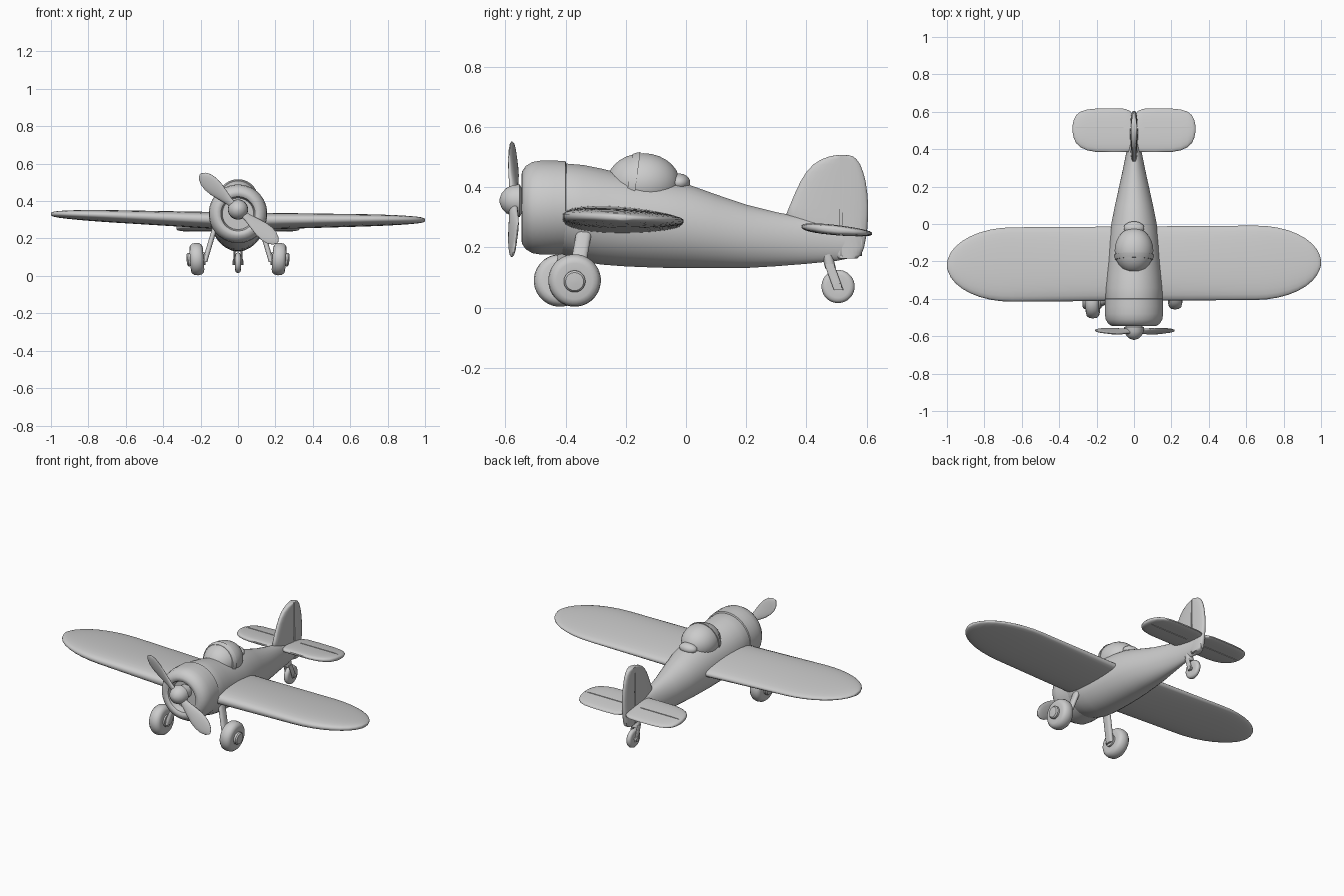
import bpy, bmesh
from math import sin, cos, pi, sqrt, radians, copysign
from mathutils import Vector as V, Matrix

if "Cube" in bpy.data.objects:
    bpy.data.objects.remove(bpy.data.objects["Cube"])


def ring(c, u, v, n=32, p=1.0, taper=0.0):
    """Closed cross-section: c + u*cos + v*sin, with optional squareness and taper."""
    c, u, v = V(c), V(u), V(v)
    out = []
    for i in range(n):
        a = 2 * pi * (i + 0.5) / n
        s = copysign(abs(sin(a)) ** p, sin(a))
        out.append(c + u * cos(a) + v * s * (1 - taper * cos(a)))
    return out


def loft(name, rings, matrix=None, angle=40):
    bm = bmesh.new()
    rows = [[bm.verts.new(p) for p in r] for r in rings]
    n = len(rows[0])
    for a, b in zip(rows, rows[1:]):
        for i in range(n):
            j = (i + 1) % n
            bm.faces.new((a[i], a[j], b[j], b[i]))
    bm.faces.new(rows[0])
    bm.faces.new(rows[-1])
    if matrix:
        bm.transform(matrix)
    bmesh.ops.recalc_face_normals(bm, faces=bm.faces[:])
    for f in bm.faces:
        f.smooth = True
    me = bpy.data.meshes.new(name)
    bm.to_mesh(me)
    bm.free()
    me.set_sharp_from_angle(angle=radians(angle))
    ob = bpy.data.objects.new(name, me)
    bpy.context.scene.collection.objects.link(ob)
    return ob


def lathe_y(name, prof, z, **k):
    return loft(name, [ring((0, y, z), (r, 0, 0), (0, 0, r)) for y, r in prof], **k)


def lathe_x(name, prof, matrix, **k):
    return loft(name, [ring((x, 0, 0), (0, r, 0), (0, 0, r)) for x, r in prof], matrix, **k)


def ellipsoid(name, c, rx, ry, rz, a0=-0.99, a1=0.99, steps=14, lean=0.0):
    rs = []
    for i in range(steps + 1):
        a = (a0 + (a1 - a0) * i / steps) * pi / 2
        rs.append(ring((c[0], c[1] + ry * sin(a), c[2]), (rx * cos(a), 0, 0), (0, lean, rz * cos(a))))
    return loft(name, rs)


def bar(name, a, b, half_x, half_y):
    return loft(name, [ring(q, (half_x, 0, 0), (0, half_y, 0), 16, 0.6) for q in (a, b)])


def groove(ob, boxes):
    """Cut thin panel lines; each box is (centre, size)."""
    bm = bmesh.new()
    for c, s in boxes:
        bmesh.ops.create_cube(bm, size=1, matrix=Matrix.Translation(c) @ Matrix.Diagonal((*s, 1)))
    me = bpy.data.meshes.new("cutter")
    bm.to_mesh(me)
    bm.free()
    cut = bpy.data.objects.new(ob.name + "_cutter", me)
    bpy.context.scene.collection.objects.link(cut)
    cut.hide_render = True
    cut.display_type = 'WIRE'
    m = ob.modifiers.new("panel_lines", 'BOOLEAN')
    m.operation, m.solver, m.object = 'DIFFERENCE', 'EXACT', cut


# Fuselage: y, top z, bottom z, half width
body = [(-0.42, .475, .18, .146), (-0.40, .479, .172, .152), (-0.34, .474, .152, .152),
        (-0.28, .462, .142, .148), (-0.2, .442, .136, .142), (-0.1, .428, .132, .134),
        (0, .412, .130, .122), (0.1, .376, .130, .102), (0.2, .342, .131, .080),
        (0.3, .317, .137, .058), (0.4, .298, .145, .038), (0.5, .28, .155, .024), (0.585, .26, .172, .014)]
loft("fuselage", [ring((0, y, (t + b) / 2), (w, 0, 0), (0, 0, (t - b) / 2)) for y, t, b, w in body])

# Engine cowling with rounded lip and recessed front
lathe_y("cowling", [(-0.395, .140), (-0.400, .155), (-0.44, .157), (-0.48, .157), (-0.51, .152),
                    (-0.532, .139), (-0.545, .120), (-0.546, .104), (-0.538, .092), (-0.515, .086),
                    (-0.50, .084), (-0.50, .02)], .332)

# Spinner and shaft
lathe_y("spinner", [(-0.49, .038), (-0.545, .040), (-0.552, .054), (-0.575, .052), (-0.597, .042),
                    (-0.612, .025), (-0.619, .006)], .355)

# Two-blade propeller
blade = [(.03, .018, .012), (.07, .024, .011), (.11, .034, .010), (.16, .045, .009), (.20, .047, .008),
         (.235, .041, .007), (.262, .026, .006), (.277, .006, .003)]
for k, deg in enumerate((137, 320)):
    mat = Matrix.Translation((0, -0.573, .355)) @ Matrix.Rotation(-radians(deg), 4, 'Y')
    rs = []
    for r, w, t in blade:
        tw = radians(32 - 70 * r)
        rs.append(ring((r, 0, 0), (0, w * sin(tw), w * cos(tw)), (0, t * cos(tw), -t * sin(tw)), 16))
    loft(f"propeller_blade_{k + 1}", rs, mat, 60)

# Wing: one loft from tip to tip, rounded ends, slight dihedral and roll
half = [0, .15, .35, .5] + [.65 + .35 * sin(pi / 2 * i / 9) for i in range(9)] + [.9985]
rs = []
for x in [-h for h in half[:0:-1]] + half:
    u = max(0, (abs(x) - .65) / .35)
    h = .2 * sqrt(1 - u * u)
    t = (.046 - .022 * abs(x)) * (1 - u * u) ** 0.25
    c = (x, -0.212 + .007 * x, .29 + .024 * abs(x) - .016 * x)
    rs.append(ring(c, (0, h, -.008 * h / .2), (0, 0, t), 28, .75, .2))
wing = loft("wing", rs, angle=60)
groove(wing, [((-.59, -.175, .372), (.42, .005, .02))])

# Tailplane halves: x, front y, back y
plan = [(.008, .39, .585), (.02, .385, .605), (.05, .383, .617), (.12, .383, .619), (.2, .384, .618),
        (.25, .393, .613), (.285, .409, .602), (.31, .432, .582), (.323, .462, .556), (.329, .495, .525)]
for s, side in ((-1, "left"), (1, "right")):
    rs = []
    for x, a, b in plan:
        m, h = (a + b) / 2, (b - a) / 2
        t = .017 * min(1, (h / .1) ** .5)
        rs.append(ring((s * x, m, .257 - (m - .5) * .1), (0, h, -.1 * h), (0, 0, t), 24, .7, .15))
    tail = loft(f"tailplane_{side}", rs, angle=60)
    groove(tail, [((s * .19, .515, z), (.27, .006, .006)) for z in (.239, .272)])

# Fin and rudder: z, front y, back y
fin = [(.163, .505, .568), (.175, .49, .582), (.2, .46, .592), (.25, .38, .602), (.305, .33, .606),
       (.34, .344, .606), (.38, .361, .603), (.42, .38, .597), (.45, .399, .589), (.475, .422, .579),
       (.492, .449, .567), (.502, .476, .555), (.506, .50, .54)]
rs = [ring((0, (a + b) / 2, z), (0, (b - a) / 2, 0), (.021 - .018 * max(0, z - .25), 0, 0), 24, .6)
      for z, a, b in fin]
f = loft("fin_and_rudder", rs, angle=60)
groove(f, [((s * .021, .514, .34), (.014, .007, .4)) for s in (-1, 1)])

# Cockpit canopy, frame hoop and rear fairing
ellipsoid("canopy", (0, -.142, .413), .104, .122, .1)
ellipsoid("canopy_frame", (0, -.142, .413), .109, .125, .106, -.26, -.12, 3, .014)
ellipsoid("headrest_fairing", (0, -.022, .415), .055, .036, .03)

# Main landing gear
tyre = [(-.034, .03), (-.036, .06), (-.032, .074), (-.02, .084), (0, .0875),
        (.02, .084), (.032, .074), (.036, .06), (.034, .03)]
hub = [(-.044, .02), (-.044, .034), (.046, .036), (.053, .03), (.055, .008)]
for s, side, y in ((-1, "left", -.418), (1, "right", -.37)):
    mat = (Matrix.Translation((s * .22, y, .09)) @ Matrix.Rotation(s * radians(4), 4, 'Y')
           @ Matrix.Diagonal((s, 1, 1, 1)))
    lathe_x(f"main_wheel_{side}", tyre, mat)
    lathe_x(f"main_hub_{side}", hub, mat)
    bar(f"gear_leg_{side}", (s * .178, y, .075), (s * .12, y + .035, .27), .014, .026)

# Tail wheel with fork
mat = Matrix.Translation((0, .505, .07))
lathe_x("tail_wheel", [(x * .42, r * .63) for x, r in tyre], mat)
lathe_x("tail_axle", [(-.03, .012), (.03, .012)], mat)
for s, side in ((-1, "left"), (1, "right")):
    bar(f"tail_fork_{side}", (s * .022, .507, .058), (s * .018, .475, .145), .005, .016)
bar("tail_wheel_post", (0, .48, .13), (0, .468, .18), .022, .018)
